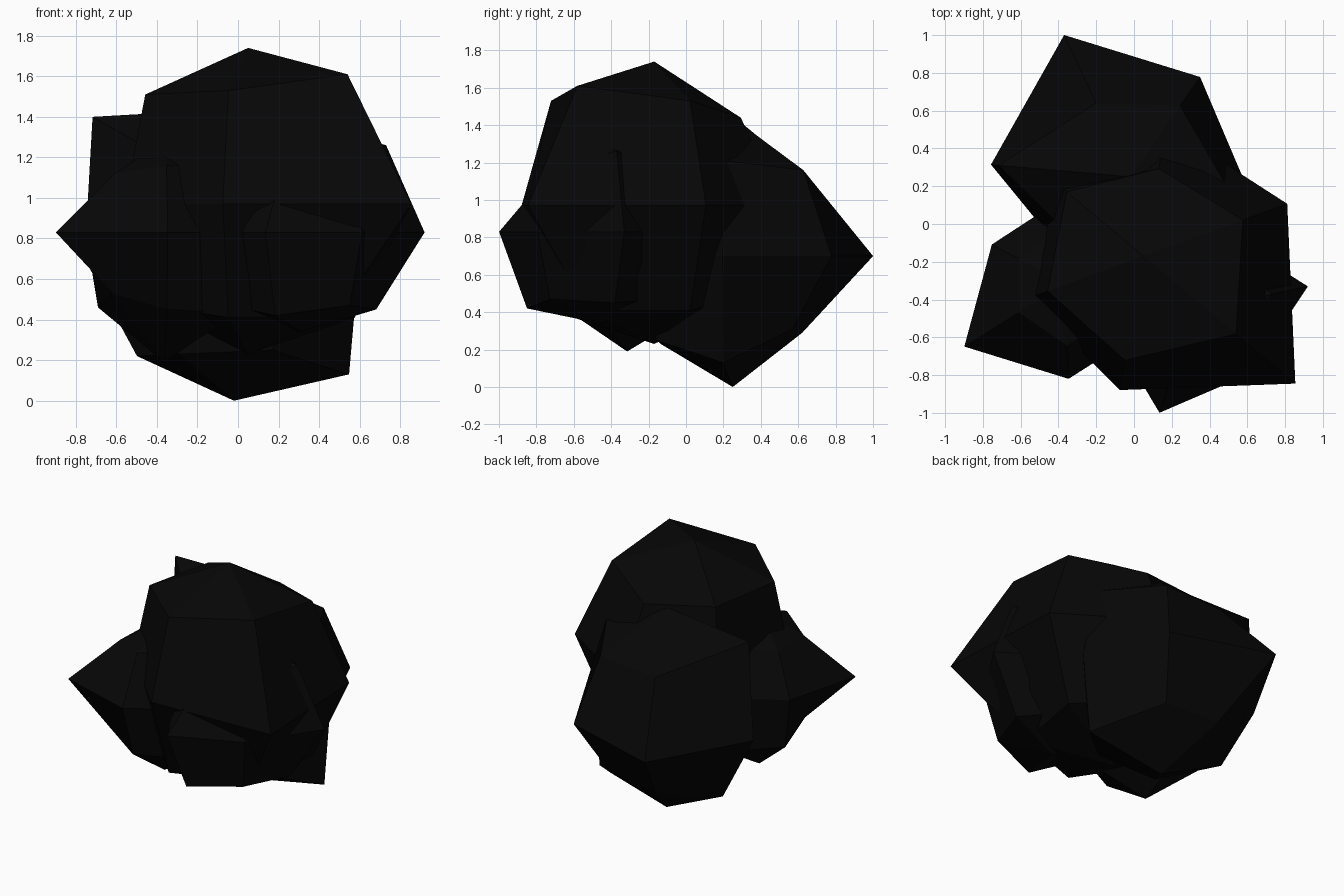
import bpy, bmesh, math

if "Cube" in bpy.data.objects:
    bpy.data.objects.remove(bpy.data.objects["Cube"])

coal = bpy.data.materials.new("coal black")
coal.diffuse_color = (0.002, 0.002, 0.002, 1)
coal.use_nodes = True
coal.node_tree.nodes["Principled BSDF"].inputs["Base Color"].default_value = coal.diffuse_color


def chunk(name, centre, phase, top, upper, equator, lower, bottom):
    """Lumpy six-sided sphere: rings at +45, 0 and -45 degrees, radii given per corner."""
    bm = bmesh.new()
    cx, cy, cz = centre
    rings = []
    for radii, tilt in ((upper, 1), (equator, 0), (lower, -1)):
        ring = []
        for i, r in enumerate(radii):
            a = math.radians(phase + 60 * i)
            ring.append(bm.verts.new((cx + r * math.cos(a), cy + r * math.sin(a), cz + tilt * r)))
        rings.append(ring)
    north = bm.verts.new((cx, cy, cz + top))
    south = bm.verts.new((cx, cy, cz - bottom))
    for i in range(6):
        j = (i + 1) % 6
        bm.faces.new((north, rings[0][i], rings[0][j]))
        bm.faces.new((south, rings[2][j], rings[2][i]))
        for a, b in zip(rings, rings[1:]):
            bm.faces.new((a[i], b[i], b[j], a[j]))
    bmesh.ops.recalc_face_normals(bm, faces=bm.faces[:])
    mesh = bpy.data.meshes.new(name)
    bm.to_mesh(mesh)
    bm.free()
    mesh.materials.append(coal)
    obj = bpy.data.objects.new(name, mesh)
    bpy.context.collection.objects.link(obj)
    return obj


# Large upper chunk
chunk("main_chunk", (0.05, -0.17, 0.97), -40, 0.77,
      [0.64, 0.56, 0.47, 0.53, 0.54, 0.56],
      [1.05, 0.81, 0.70, 0.60, 0.65, 0.72],
      [0.56, 0.56, 0.50, 0.50, 0.50, 0.56], 0.74)
# Rear chunk resting on the ground
chunk("rear_chunk", (-0.02, 0.25, 0.70), -5, 0.74,
      [0.51, 0.46, 0.43, 0.70, 0.45, 0.45],
      [0.62, 0.645, 0.828, 0.74, 0.55, 0.55],
      [0.57, 0.39, 0.41, 0.48, 0.47, 0.45], 0.70)
# Left chunk with the pointed corner
chunk("left_chunk", (-0.364, -0.315, 0.83), 152, 0.45,
      [0.28, 0.29, 0.33, 0.34, 0.32, 0.30],
      [0.44, 0.63, 0.505, 0.50, 0.50, 0.45],
      [0.37, 0.30, 0.38, 0.40, 0.40, 0.40], 0.64)
# Right front chunk, poking out at two corners
chunk("right_chunk", (0.31, -0.46, 0.83), 12, 0.55,
      [0.43, 0.36, 0.36, 0.34, 0.30, 0.34],
      [0.624, 0.45, 0.45, 0.45, 0.567, 0.45],
      [0.38, 0.36, 0.36, 0.36, 0.41, 0.36], 0.49)
